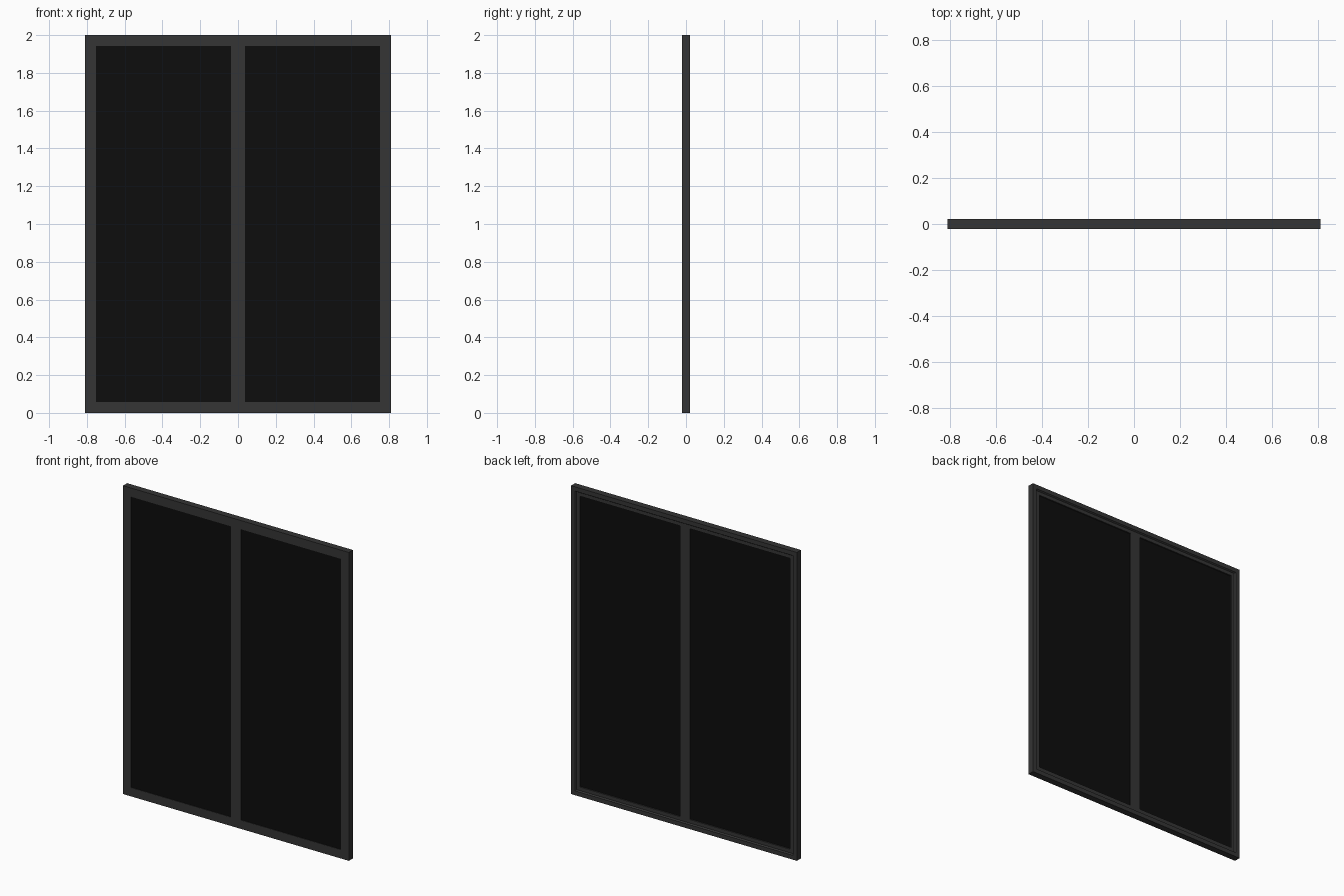
import bpy, bmesh

if "Cube" in bpy.data.objects:
    bpy.data.objects.remove(bpy.data.objects["Cube"])

def material(name, c):
    m = bpy.data.materials.new(name)
    m.diffuse_color = (c, c, c, 1)
    m.use_nodes = True
    m.node_tree.nodes["Principled BSDF"].inputs["Base Color"].default_value = m.diffuse_color
    return m

FRAME = material("dark_frame", 0.035)
GLASS = material("black_glass", 0.004)
W, H, D = 0.81, 2.0, 0.021

def finish(name, bm, mat):
    bmesh.ops.recalc_face_normals(bm, faces=bm.faces)
    me = bpy.data.meshes.new(name)
    bm.to_mesh(me)
    bm.free()
    me.materials.append(mat)
    ob = bpy.data.objects.new(name, me)
    bpy.context.collection.objects.link(ob)
    return ob

def box(name, x0, x1, y0, y1, z0, z1, mat):
    bm = bmesh.new()
    bmesh.ops.create_cube(bm, size=1)
    for v in bm.verts:
        v.co = (x1 if v.co.x > 0 else x0, y1 if v.co.y > 0 else y0, z1 if v.co.z > 0 else z0)
    return finish(name, bm, mat)

# Outer frame: mitred stepped profile of (inset, y) swept round the rectangle
profile = [(0, -D), (0.057, -D), (0.057, 0.012), (0.034, 0.012), (0.028, D), (0, D)]
bm = bmesh.new()
rings = [[bm.verts.new((sx * (W - i), y, H / 2 + sz * (H / 2 - i))) for i, y in profile]
         for sx, sz in ((-1, -1), (1, -1), (1, 1), (-1, 1))]
n = len(profile)
for a in range(4):
    r, s = rings[a], rings[(a + 1) % 4]
    for k in range(n):
        bm.faces.new((r[k], r[(k + 1) % n], s[(k + 1) % n], s[k]))
finish("outer_frame", bm, FRAME)

# Centre mullion between the panes
box("centre_mullion", -0.036, 0.036, -D, 0.012, 0.057, H - 0.057, FRAME)

# Two glass panes, nearly flush with the front
for side, s in (("left", -1), ("right", 1)):
    xs = sorted((s * 0.036, s * (W - 0.057)))
    box(side + "_pane", xs[0], xs[1], -0.018, 0.004, 0.057, H - 0.057, GLASS)
